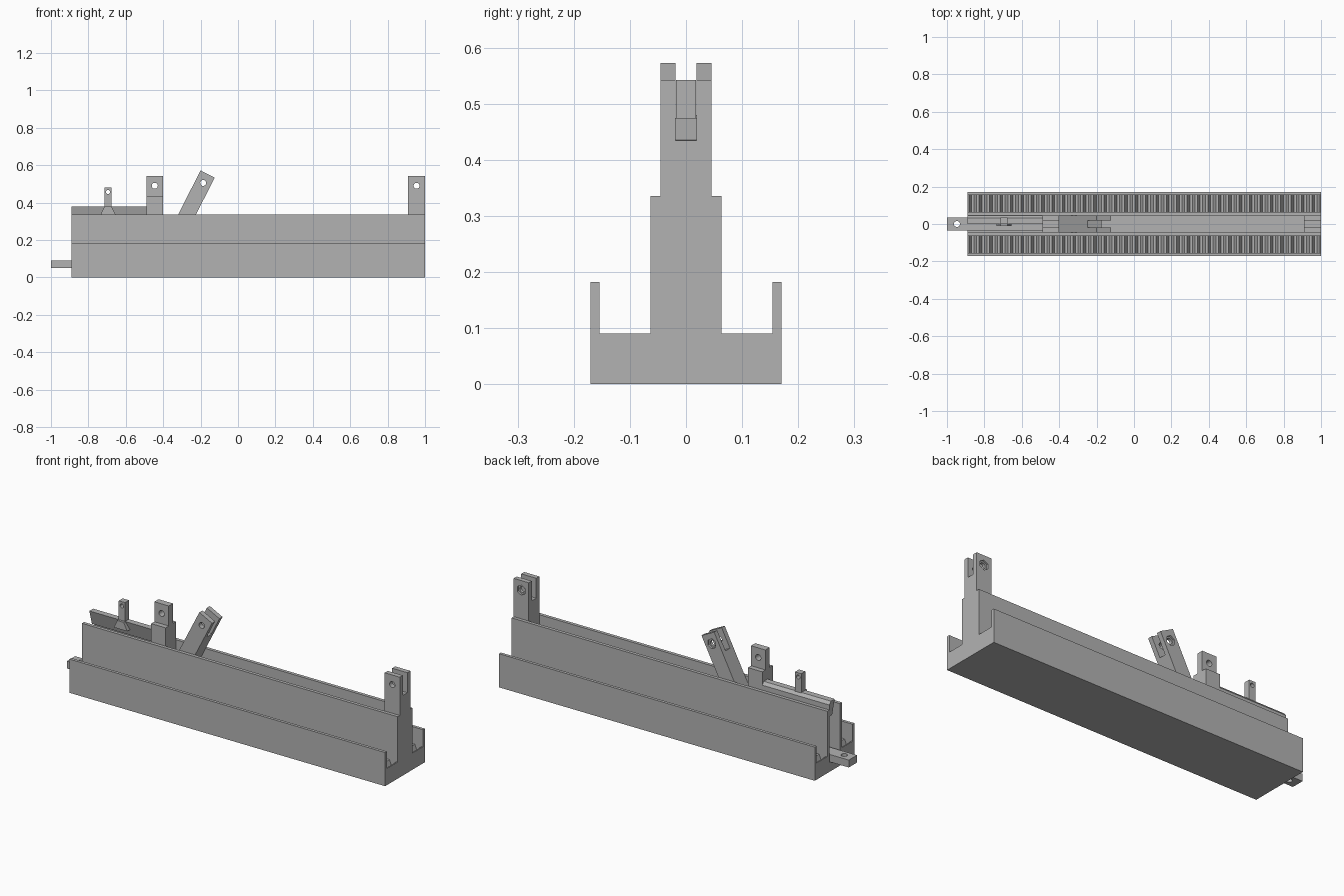
import bpy, bmesh
from math import radians, pi
from mathutils import Matrix, Vector

if "Cube" in bpy.data.objects:
    bpy.data.objects.remove(bpy.data.objects["Cube"], do_unlink=True)

grey = bpy.data.materials.new("plain grey")
grey.use_nodes = True
grey.diffuse_color = (0.45, 0.45, 0.45, 1)
grey.node_tree.nodes["Principled BSDF"].inputs["Base Color"].default_value = (0.45, 0.45, 0.45, 1)


def make_object(name, bm, helper=False):
    bmesh.ops.recalc_face_normals(bm, faces=bm.faces)
    mesh = bpy.data.meshes.new(name)
    bm.to_mesh(mesh)
    bm.free()
    obj = bpy.data.objects.new(name, mesh)
    bpy.context.collection.objects.link(obj)
    mesh.materials.append(grey)
    if helper:
        obj.hide_render = True
        obj.hide_set(True)
        obj.display_type = 'WIRE'
    return obj


def prism(name, points, axis, start, end):
    """Extrude a profile: (y, z) points along x, or (x, z) points along y."""
    bm = bmesh.new()
    place = (lambda a, b: (start, a, b)) if axis == 'x' else (lambda a, b: (a, start, b))
    face = bm.faces.new([bm.verts.new(place(a, b)) for a, b in points])
    grown = bmesh.ops.extrude_face_region(bm, geom=[face])
    shift = Vector((end - start, 0, 0) if axis == 'x' else (0, end - start, 0))
    bmesh.ops.translate(bm, vec=shift, verts=[v for v in grown["geom"] if isinstance(v, bmesh.types.BMVert)])
    return make_object(name, bm)


def box(name, x0, x1, y0, y1, z0, z1):
    return prism(name, [(x0, z0), (x1, z0), (x1, z1), (x0, z1)], 'y', y0, y1)


def drill(obj, x, y, z, radius, depth, axis='y', sides=24):
    """Bore a hole centred on the given point."""
    bm = bmesh.new()
    turn = Matrix.Rotation(pi / 2, 4, 'X') if axis == 'y' else Matrix()
    bmesh.ops.create_cone(bm, cap_ends=True, segments=sides, radius1=radius, radius2=radius,
                          depth=depth, matrix=Matrix.Translation((x, y, z)) @ turn)
    cutter = make_object(obj.name + "_hole_cutter", bm, helper=True)
    cut = obj.modifiers.new("hole", 'BOOLEAN')
    cut.operation = 'DIFFERENCE'
    cut.solver = 'EXACT'
    cut.object = cutter


LEFT, RIGHT = -0.89, 1.0
FLOOR, LAND, TOP = 0.05, 0.09, 0.335
HALF, INNER = 0.063, 0.045

# Base plate, channel walls, outer rails
box("base_plate", LEFT, RIGHT, -0.17, 0.17, 0, FLOOR)
for side, s in (("front", -1), ("back", 1)):
    box(side + "_channel_wall", LEFT, RIGHT, s * INNER, s * HALF, FLOOR, TOP)
    box(side + "_outer_rail", LEFT, RIGHT, s * 0.154, s * 0.17, FLOOR, 0.182)

    # Toothed rack lying in the trough between wall and rail
    teeth = 34
    pitch = (RIGHT - LEFT) / teeth
    profile = [(LEFT, FLOOR), (LEFT, LAND)]
    for i in range(teeth):
        x = LEFT + i * pitch
        profile += [(x + pitch * f, z) for f, z in
                    ((0.12, LAND), (0.38, FLOOR + 0.003), (0.62, FLOOR + 0.003), (0.88, LAND))]
    profile += [(RIGHT, LAND), (RIGHT, FLOOR)]
    prism(side + "_rack", profile, 'y', s * HALF, s * 0.154)

# Forked end post closing the channel
fork = [(-INNER, FLOOR), (INNER, FLOOR), (INNER, 0.542), (0.019, 0.542),
        (0.019, 0.434), (-0.019, 0.434), (-0.019, 0.542), (-INNER, 0.542)]
post = prism("end_post", fork, 'x', 0.91, RIGHT)
drill(post, 0.955, 0, 0.49, 0.016, 0.2)
drill(post, 0.955, INNER, 0.49, 0.027, 0.02, sides=6)

# Leaning forked lever, built upright and then tilted
lever_fork = [(-INNER, -0.45), (INNER, -0.45), (INNER, 0), (0.019, 0),
              (0.019, -0.11), (-0.019, -0.11), (-0.019, 0), (-INNER, 0)]
lever = prism("leaning_lever", lever_fork, 'x', 0, 0.085)
lever.data.transform(Matrix.Translation((-0.2, 0, 0.572)) @ Matrix.Rotation(radians(27), 4, 'Y'))
drill(lever, -0.186, 0, 0.505, 0.016, 0.2)
drill(lever, -0.186, INNER, 0.505, 0.027, 0.02, sides=6)

# Pivot post with a narrow tongue on top
tongue_profile = [(-INNER, FLOOR), (INNER, FLOOR), (INNER, 0.434), (0.018, 0.434),
                  (0.018, 0.542), (-0.018, 0.542), (-0.018, 0.434), (-INNER, 0.434)]
pivot = prism("pivot_post", tongue_profile, 'x', -0.488, -0.402)
drill(pivot, -0.445, 0, 0.49, 0.016, 0.2)

# Slide bar with an undercut front, over half of the channel
prism("slide_bar", [(0.022, 0.3), (INNER, 0.3), (INNER, 0.362), (0.032, 0.378), (0, 0.378)],
      'x', LEFT, -0.488)

# Small sight post with a gusset
sight = box("small_post", -0.714, -0.676, 0, 0.034, 0.36, 0.48)
drill(sight, -0.695, 0.017, 0.457, 0.011, 0.1)
prism("small_post_gusset", [(-0.735, 0.335), (-0.655, 0.335), (-0.676, 0.378), (-0.714, 0.378)],
      'y', -0.012, 0.025)

# Pull rod with a vertical eye, and the pin it holds
rod = box("pull_rod", -1.0, -0.488, -0.034, 0.036, FLOOR, LAND)
drill(rod, -0.947, 0, 0.07, 0.016, 0.2, axis='z')
bm = bmesh.new()
bmesh.ops.create_cone(bm, cap_ends=True, segments=24, radius1=0.03, radius2=0.03, depth=0.1,
                      matrix=Matrix.Translation((-0.37, 0, FLOOR + 0.05)))
make_object("channel_pin", bm)
